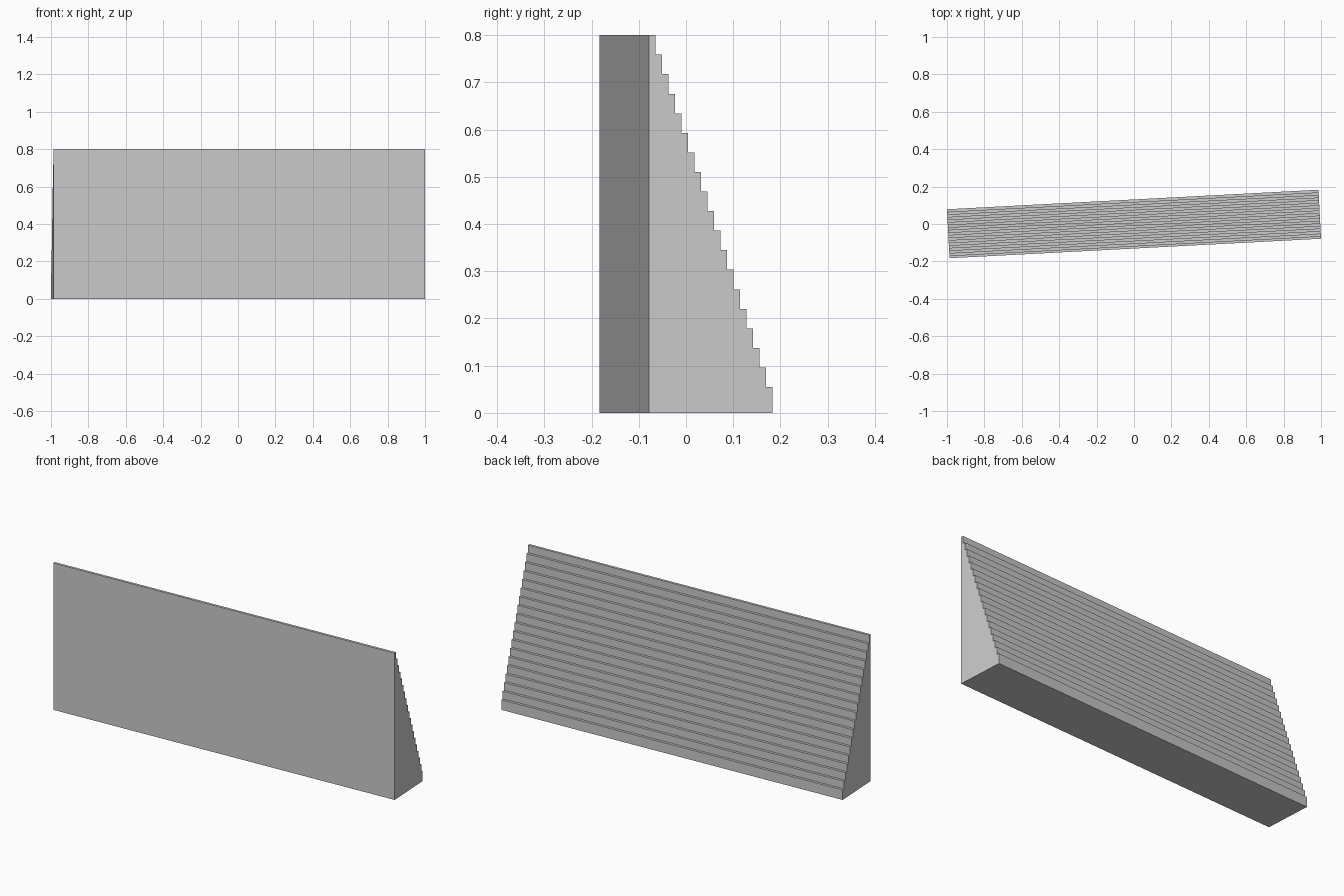
import bpy
import bmesh
import math

LENGTH, DEPTH, HEIGHT = 1.989, 0.262, 0.8
STEPS = 19
RISE = 0.0414              # height of each step above the base course
TREAD = DEPTH / STEPS
TURN = math.radians(3.0)

cube = bpy.data.objects.get("Cube")
if cube:
    bpy.data.objects.remove(cube, do_unlink=True)

# Plain grey material
grey = bpy.data.materials.new("light grey")
grey.use_nodes = True
colour = (0.6, 0.6, 0.6, 1.0)
grey.diffuse_color = colour
for node in grey.node_tree.nodes:
    if node.type == 'BSDF_PRINCIPLED':
        node.inputs["Base Color"].default_value = colour

# Stepped side profile: vertical front, stairs descending to the back
front = -DEPTH / 2
profile = [(front, HEIGHT), (front, 0.0)]
y, z = DEPTH / 2, 0.0
profile.append((y, z))
for i in range(STEPS):
    z = HEIGHT - (STEPS - 1 - i) * RISE
    profile.append((y, z))
    y -= TREAD
    if i < STEPS - 1:
        profile.append((y, z))

# Extrude the profile along the wall
bm = bmesh.new()
end = bm.faces.new([bm.verts.new((-LENGTH / 2, py, pz)) for py, pz in profile])
result = bmesh.ops.extrude_face_region(bm, geom=[end], use_keep_orig=True)
moved = [v for v in result["geom"] if isinstance(v, bmesh.types.BMVert)]
bmesh.ops.translate(bm, verts=moved, vec=(LENGTH, 0, 0))
bmesh.ops.recalc_face_normals(bm, faces=bm.faces)

mesh = bpy.data.meshes.new("stepped_wall")
bm.to_mesh(mesh)
bm.free()
mesh.materials.append(grey)
wall = bpy.data.objects.new("stepped_wall", mesh)
wall.rotation_euler.z = TURN
bpy.context.collection.objects.link(wall)
